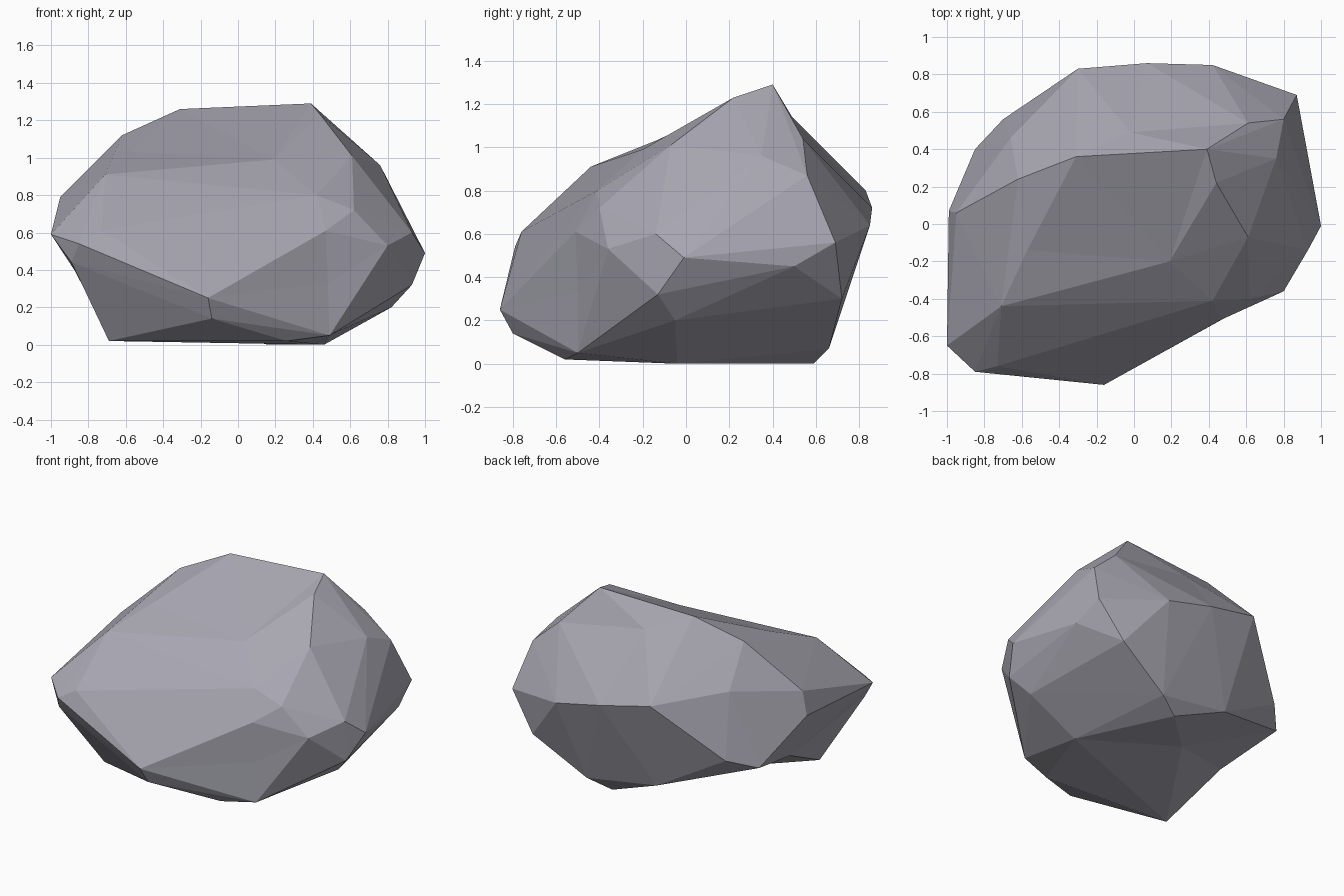
import bpy
import bmesh
from mathutils import Vector

cube = bpy.data.objects.get("Cube")
if cube:
    bpy.data.objects.remove(cube, do_unlink=True)

# Corners that border a hollow, in hundredths of a unit
peak, crown_front, crown_side = (39, 40, 129), (44, 22, 123), (61, -7, 101)
crown_left, crown_low, crown_back = (-31, 36, 126), (-62, 24, 112), (61, 54, 104)
brow_left, brow_right = (-71, -44, 91), (42, -41, 80)
back_left, back_mid, back_right = (-30, 83, 80), (7, 86, 72), (42, 85, 64)
nose, chin, cheek, tip = (-16, -86, 25), (-14, -80, 14), (-85, -79, 54), (-100, -65, 59)
flank, flank_low = (-99, 7, 63), (-85, 40, 35)
side_front, side_low, front_mid = (80, -36, 53), (49, -50, 5), (47, -51, 61)
foot_left, foot_right, foot_back = (-69, -50, 2), (46, -4, 0), (16, 59, 0)
heel = (-22, 64, 15)

# Remaining corners, grouped by level
shoulder = [(76, 35, 96), (80, 56, 87), (-66, 46, 86), (-95, 6, 79), (62, -40, 72)]
girdle = [(87, 69, 56), (93, -14, 60), (100, -1, 49), (-73, -76, 61), (90, 50, 45)]
base = [(-70, 56, 42), (93, -13, 32), (69, 72, 30), (82, -5, 20), (31, 66, 7),
        (26, -56, 2)]
rim = [peak, crown_front, crown_side, crown_left, crown_low, crown_back,
       brow_left, brow_right, back_left, back_mid, back_right,
       nose, chin, cheek, tip, flank, flank_low, side_front, side_low, front_mid,
       foot_left, foot_right, foot_back, heel]


def to_units(point):
    return Vector(point) / 100


def hollow(bm, middle, corners):
    """Replace the facets between the corners with a fan around a middle point."""
    spots = [to_units(c) for c in corners]

    def listed(vert):
        return any((vert.co - s).length < 0.001 for s in spots)

    facets = [f for f in bm.faces if all(listed(v) for v in f.verts)]
    if not facets:
        return
    bmesh.ops.delete(bm, geom=facets, context="FACES")
    border = [e for e in bm.edges if e.is_boundary]
    centre = bm.verts.new(to_units(middle))
    for edge in border:
        bm.faces.new([*edge.verts, centre])


# Faceted stone body: a hull over the corners
bm = bmesh.new()
for corner in rim + shoulder + girdle + base:
    bm.verts.new(to_units(corner))
bmesh.ops.convex_hull(bm, input=list(bm.verts))
loose = [v for v in bm.verts if not v.link_faces]
bmesh.ops.delete(bm, geom=loose, context="VERTS")

# Sloping front face below the crown
slope = (19, -20, 99)
hollow(bm, slope, [peak, crown_left, crown_front, crown_side, brow_right, brow_left])
hollow(bm, (-57, -14, 103), [crown_left, crown_low, brow_left, slope])

# Back face behind the peak, with a ridge across its lower corner
scoop = (-2, 49, 114)
hollow(bm, scoop, [peak, crown_left, back_left, back_mid, back_right, crown_back])
hollow(bm, (34, 70, 88), [scoop, back_mid, back_right, crown_back])

# Front crease to the right of the nose
hollow(bm, (48, -50, 33), [nose, front_mid, side_front, side_low])

# Front undercut below the nose
jaw = (-89, -72, 44)
hollow(bm, jaw, [tip, cheek, nose, chin, foot_left])

# Left undercut and belly
notch = (-77, -6, 24)
hollow(bm, notch, [tip, jaw, flank, flank_low, foot_left, heel])
hollow(bm, (-24, 19, 10), [notch, flank_low, foot_left, heel, foot_back, foot_right])
bmesh.ops.recalc_face_normals(bm, faces=list(bm.faces))

mesh = bpy.data.meshes.new("boulder")
bm.to_mesh(mesh)
bm.free()
boulder = bpy.data.objects.new("boulder", mesh)
bpy.context.collection.objects.link(boulder)

# Plain grey stone colour
stone = bpy.data.materials.new("grey_stone")
stone.use_nodes = True
colour = (0.39, 0.383, 0.44, 1)
stone.diffuse_color = colour
stone.node_tree.nodes["Principled BSDF"].inputs["Base Color"].default_value = colour
mesh.materials.append(stone)
